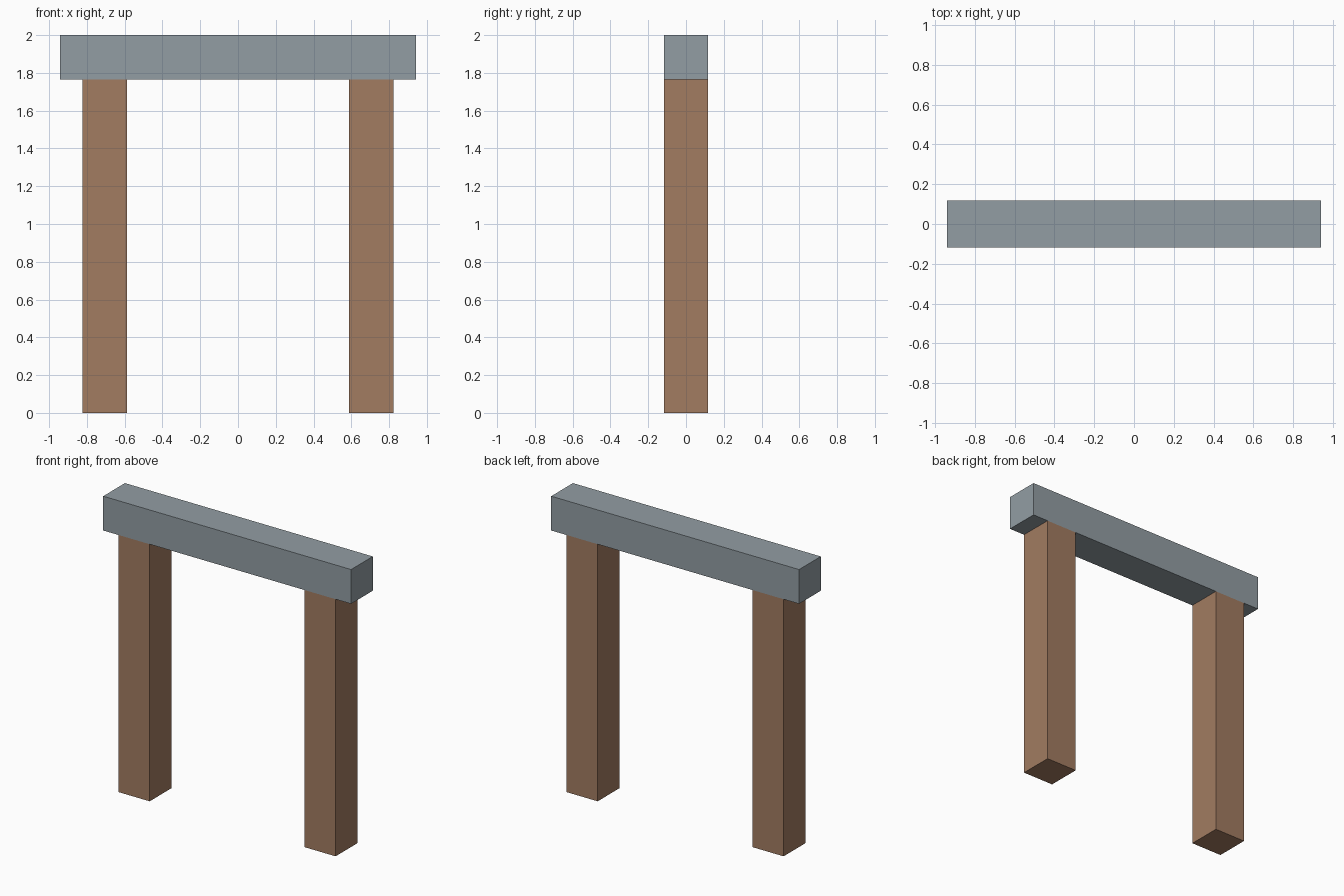
import bpy

if "Cube" in bpy.data.objects:
    bpy.data.objects.remove(bpy.data.objects["Cube"])

U = 2 / 8.5  # beam thickness; every size is a multiple of it


def material(name, color):
    mat = bpy.data.materials.new(name)
    mat.diffuse_color = (*color, 1)
    mat.use_nodes = True
    mat.node_tree.nodes["Principled BSDF"].inputs["Base Color"].default_value = mat.diffuse_color
    return mat


def box(name, size, centre, mat):
    bpy.ops.mesh.primitive_cube_add(size=1, location=centre)
    obj = bpy.context.object
    obj.name = name
    obj.scale = size
    bpy.ops.object.transform_apply(location=False, rotation=False, scale=True)
    obj.data.materials.append(mat)
    return obj


brown = material("brown", (0.36, 0.20, 0.12))
grey = material("blue_grey", (0.29, 0.34, 0.37))

# Two upright posts
for side, name in ((-1, "left_post"), (1, "right_post")):
    box(name, (U, U, 7.5 * U), (side * 3 * U, 0, 3.75 * U), brown)

# Crossbeam resting on the posts, overhanging both ends
box("crossbeam", (8 * U, U, U), (0, 0, 8 * U), grey)
